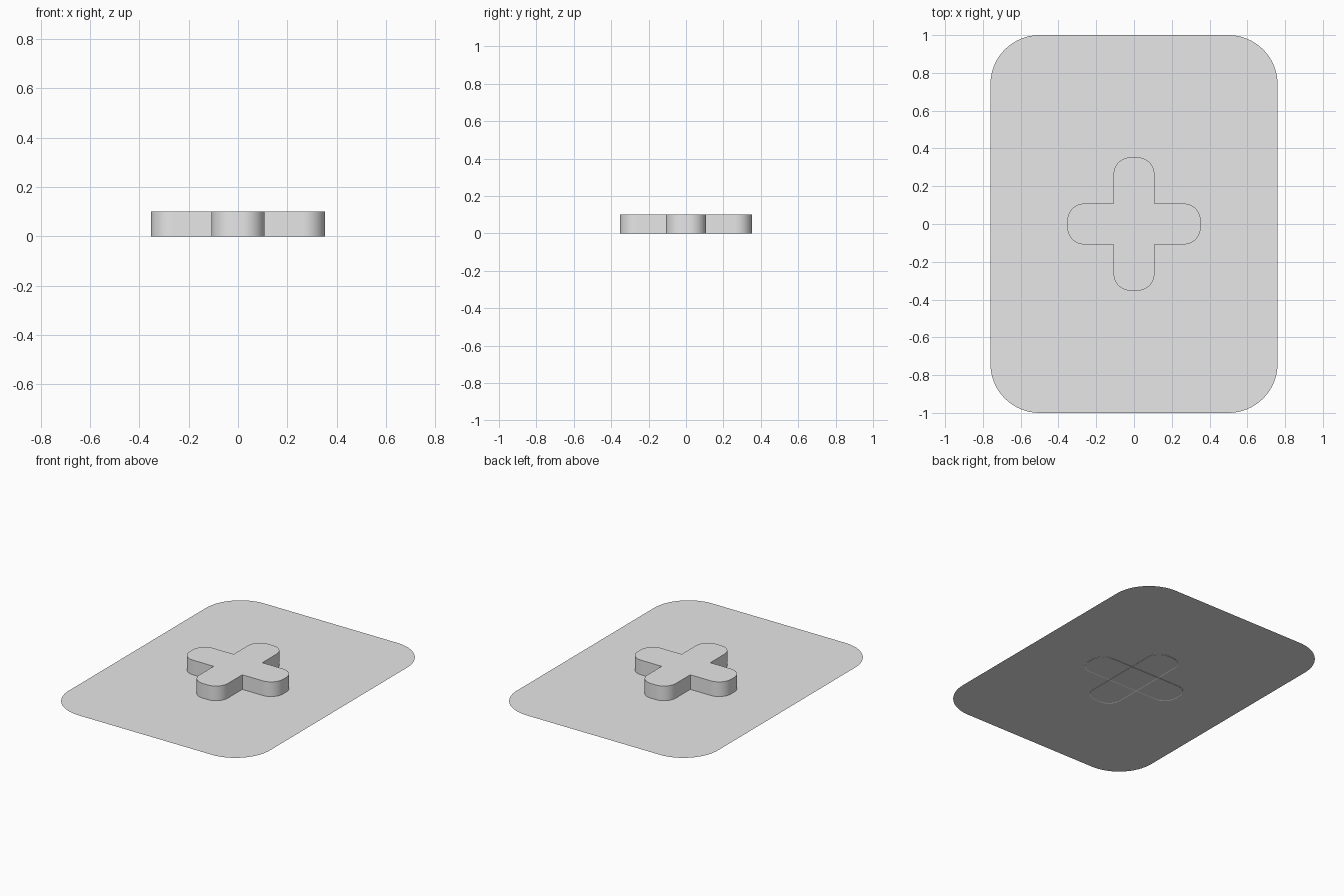
import bpy, bmesh, math

if "Cube" in bpy.data.objects:
    bpy.data.objects.remove(bpy.data.objects["Cube"], do_unlink=True)

GREY = (0.8, 0.8, 0.8, 1)
grey = bpy.data.materials.new("light_grey")
grey.use_nodes = True
grey.diffuse_color = GREY
grey.node_tree.nodes["Principled BSDF"].inputs["Base Color"].default_value = GREY


def rounded_rectangle(bm, half_x, half_y, radius, z, steps=16):
    """Add one flat face with rounded corners, facing up."""
    verts = []
    corners = [(1, 1), (-1, 1), (-1, -1), (1, -1)]
    for quarter, (sx, sy) in enumerate(corners):
        for i in range(steps + 1):
            a = (quarter + i / steps) * math.pi / 2
            verts.append(bm.verts.new((sx * (half_x - radius) + radius * math.cos(a),
                                       sy * (half_y - radius) + radius * math.sin(a), z)))
    return bm.faces.new(verts)


def finish(bm, name):
    bmesh.ops.recalc_face_normals(bm, faces=bm.faces)
    mesh = bpy.data.meshes.new(name)
    bm.to_mesh(mesh)
    bm.free()
    mesh.materials.append(grey)
    obj = bpy.data.objects.new(name, mesh)
    bpy.context.collection.objects.link(obj)
    return obj


# Flat base sheet without thickness
bm = bmesh.new()
rounded_rectangle(bm, 0.76, 1.0, 0.26, 0.002)
finish(bm, "base_sheet")


# Raised bar whose thin bottom rim just pokes through the sheet
def bar(name, half_x, half_y):
    bm = bmesh.new()
    bottom = rounded_rectangle(bm, half_x, half_y, 0.09, 0)
    top = bmesh.ops.extrude_face_region(bm, geom=[bottom], use_keep_orig=True)
    for v in top["geom"]:
        if isinstance(v, bmesh.types.BMVert):
            v.co.z = 0.102
    bmesh.ops.recalc_face_normals(bm, faces=bm.faces)
    bm.faces.ensure_lookup_table()
    under = min(bm.faces, key=lambda f: f.calc_center_median().z)
    bmesh.ops.inset_region(bm, faces=[under], thickness=0.008)
    for v in under.verts:
        v.co.z = 0.004
    obj = finish(bm, name)
    bpy.ops.object.select_all(action="DESELECT")
    obj.select_set(True)
    bpy.context.view_layer.objects.active = obj
    bpy.ops.object.shade_smooth_by_angle(angle=math.radians(30))


bar("cross_bar_side_to_side", 0.353, 0.108)
bar("cross_bar_front_to_back", 0.108, 0.353)
